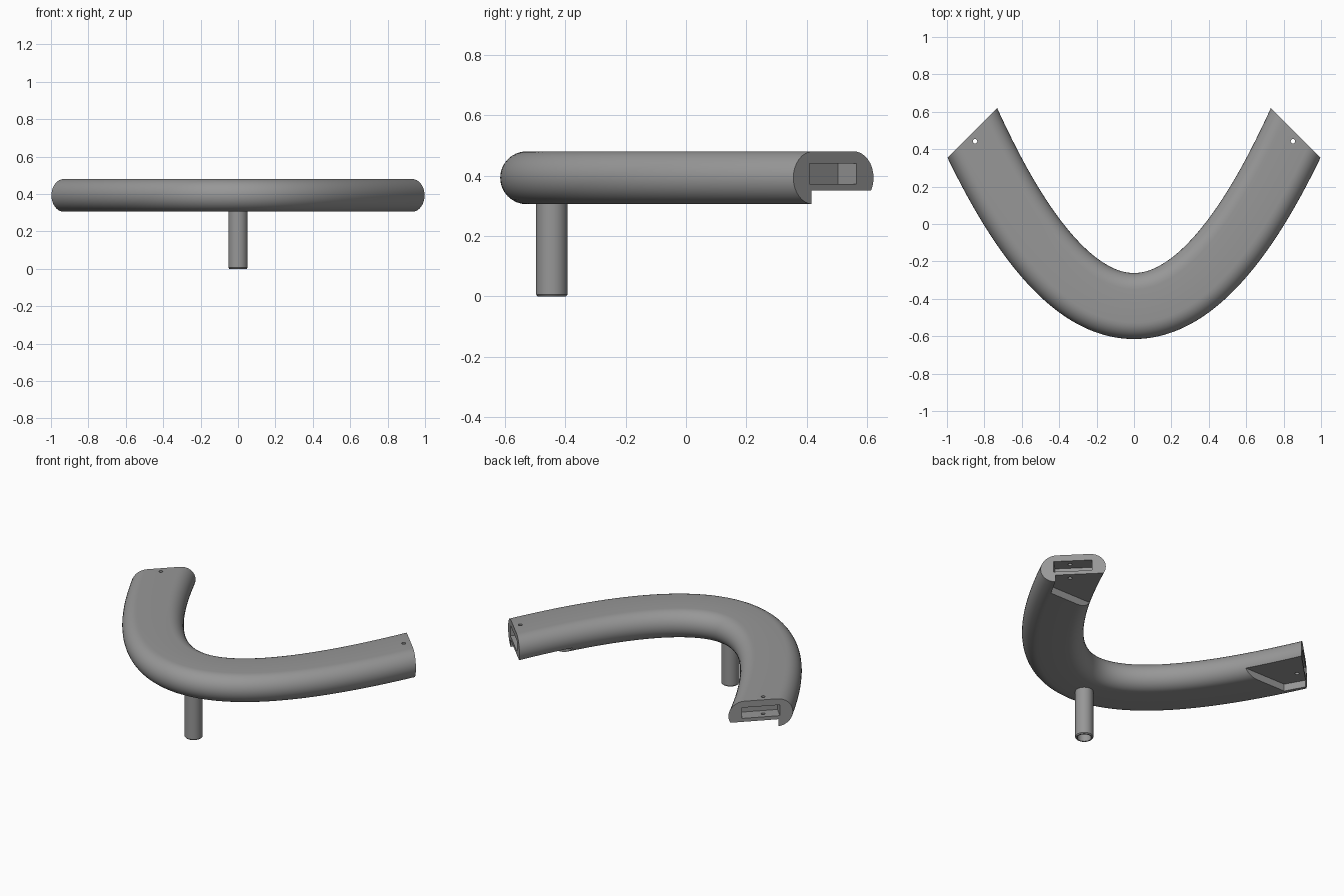
import bpy, bmesh, math
from mathutils import Vector, Matrix

if "Cube" in bpy.data.objects:
    bpy.data.objects.remove(bpy.data.objects["Cube"])

grey = bpy.data.materials.new("plain_grey")
grey.diffuse_color = (0.31, 0.31, 0.31, 1)
grey.use_nodes = True
grey.node_tree.nodes["Principled BSDF"].inputs["Base Color"].default_value = grey.diffuse_color

ZC, R, HALF = 0.3925, 0.0875, 0.1765      # bar mid height, edge radius, half width
END = Vector((0.865, 0.4875, ZC))         # centre of the right end face
DIAG = Vector((1, 1, 0)).normalized()     # direction the right end faces


def make_object(name, bm):
    bmesh.ops.recalc_face_normals(bm, faces=bm.faces)
    mesh = bpy.data.meshes.new(name)
    bm.to_mesh(mesh)
    bm.free()
    mesh.materials.append(grey)
    ob = bpy.data.objects.new(name, mesh)
    bpy.context.collection.objects.link(ob)
    return ob


def activate(ob):
    bpy.ops.object.select_all(action='DESELECT')
    ob.select_set(True)
    bpy.context.view_layer.objects.active = ob


def cut(target, cutter):
    cutter.hide_render = True
    mod = target.modifiers.new("cut", 'BOOLEAN')
    mod.operation, mod.solver, mod.object = 'DIFFERENCE', 'EXACT', cutter
    activate(target)
    bpy.ops.object.modifier_apply(modifier=mod.name)
    bpy.data.objects.remove(cutter)


def prism(name, points, z0, z1):
    bm = bmesh.new()
    face = bm.faces.new([bm.verts.new((x, y, z0)) for x, y in points])
    top = bmesh.ops.extrude_face_region(bm, geom=[face])["geom"]
    bmesh.ops.translate(bm, vec=(0, 0, z1 - z0),
                        verts=[v for v in top if isinstance(v, bmesh.types.BMVert)])
    return make_object(name, bm)


def rod(name, x, y, r, z0, z1, sides):
    bm = bmesh.new()
    bmesh.ops.create_cone(bm, cap_ends=True, segments=sides, radius1=r, radius2=r, depth=z1 - z0,
                          matrix=Matrix.Translation((x, y, (z0 + z1) / 2)))
    return make_object(name, bm)


# Curved bar: pill-shaped section swept along a parabola
section = []
for i in range(34):
    side = 1 if i < 17 else -1
    a = math.radians(-90 + 180 * (i % 17) / 16) + (0 if side > 0 else math.pi)
    section.append((side * (HALF - R) + R * math.cos(a), R * math.sin(a)))

bm = bmesh.new()
rings = []
for i in range(97):
    x = -1.05 + 2.1 * i / 96
    slope = 2 * 1.238 * x
    n = Vector((slope, -1, 0)).normalized()
    c = Vector((x, -0.4385 + 1.238 * x * x, ZC))
    rings.append([bm.verts.new(c + n * u + Vector((0, 0, w))) for u, w in section])
for a, b in zip(rings, rings[1:]):
    for j in range(34):
        k = (j + 1) % 34
        bm.faces.new((a[j], a[k], b[k], b[j]))

# Mitred ends
for s in (1, -1):
    res = bmesh.ops.bisect_plane(bm, geom=bm.verts[:] + bm.edges[:] + bm.faces[:],
                                 plane_co=(s * END.x, END.y, ZC),
                                 plane_no=(s * DIAG.x, DIAG.y, 0), clear_outer=True)
    bmesh.ops.contextual_create(
        bm, geom=[e for e in res["geom_cut"] if isinstance(e, bmesh.types.BMEdge)])
bar = make_object("curved_bar", bm)

for s in (1, -1):
    # Underside notch, open to the end and the inner edge
    notch = [(0.873, 0.30), (0.9375, 0.415), (1.05, 0.616), (0.6, 0.9), (0.45, 0.30)]
    cut(bar, prism("notch_cutter", [(s * x, y) for x, y in notch], 0.2, 0.35))
    # Rectangular slot in the end face
    along = Vector((-DIAG.y, DIAG.x, 0))
    slot = [END + along * u + DIAG * d
            for u, d in ((-0.112, -0.085), (0.108, -0.085), (0.108, 0.1), (-0.112, 0.1))]
    cut(bar, prism("slot_cutter", [(s * p.x, p.y) for p in slot], 0.372, 0.44))
    # Vertical pin hole
    cut(bar, rod("hole_cutter", s * 0.85, 0.442, 0.012, 0.2, 0.6, 20))

# Hollow stem with a chamfered foot
stem_y = -0.444
profile = [(0.040, 0.29), (0.040, 0.0), (0.047, 0.0), (0.052, 0.006), (0.052, 0.32)]
bm = bmesh.new()
rings = []
for r, z in profile:
    rings.append([bm.verts.new((r * math.cos(k * math.tau / 48),
                                stem_y + r * math.sin(k * math.tau / 48), z)) for k in range(48)])
for a, b in zip(rings, rings[1:]):
    for j in range(48):
        k = (j + 1) % 48
        bm.faces.new((a[j], a[k], b[k], b[j]))
bm.faces.new(rings[0])
bm.faces.new(rings[-1])
stem = make_object("stem", bm)

for ob in (bar, stem):
    activate(ob)
    bpy.ops.object.shade_smooth_by_angle(angle=math.radians(30))
